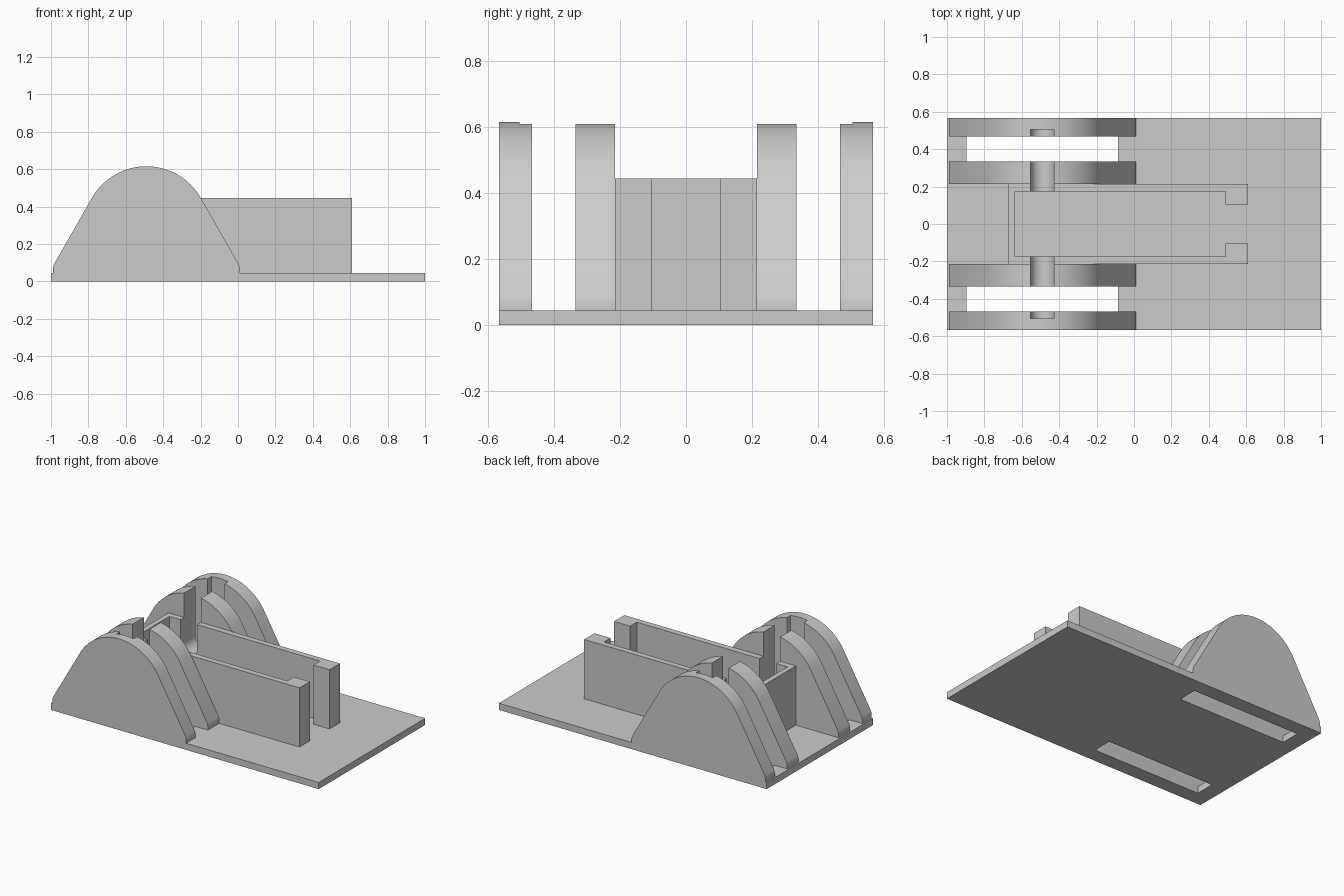
import bpy, bmesh, math
from mathutils import Vector

cube = bpy.data.objects.get("Cube")
if cube:
    bpy.data.objects.remove(cube, do_unlink=True)

grey = bpy.data.materials.new("light grey")
grey.use_nodes = True
grey.diffuse_color = (0.6, 0.6, 0.6, 1)
grey.node_tree.nodes["Principled BSDF"].inputs["Base Color"].default_value = (0.6, 0.6, 0.6, 1)

BASE = 0.045           # plate thickness
CX, CZ = -0.49, 0.28   # centre of the rounded cheek top
R = 0.335              # cheek top radius
SLOT = 0.063           # half width of the axle slot
WALL = 0.445           # housing wall top


def prism(name, points, direction):
    """Extrude a closed outline of 3D points along a direction."""
    bm = bmesh.new()
    face = bm.faces.new([bm.verts.new(p) for p in points])
    out = bmesh.ops.extrude_face_region(bm, geom=[face])
    moved = [v for v in out["geom"] if isinstance(v, bmesh.types.BMVert)]
    bmesh.ops.translate(bm, verts=moved, vec=Vector(direction))
    bmesh.ops.recalc_face_normals(bm, faces=bm.faces)
    mesh = bpy.data.meshes.new(name)
    bm.to_mesh(mesh)
    bm.free()
    mesh.materials.append(grey)
    obj = bpy.data.objects.new(name, mesh)
    bpy.context.collection.objects.link(obj)
    return obj


def across(name, outline, y0, y1):
    return prism(name, [(x, y0, z) for x, z in outline], (0, y1 - y0, 0))


def upright(name, outline, z0, z1):
    return prism(name, [(x, y, z0) for x, y in outline], (0, 0, z1 - z0))


def rect(x0, x1, y0, y1):
    return [(x0, y0), (x1, y0), (x1, y1), (x0, y1)]


def arc(radius, start, end, steps):
    angles = [math.radians(start + (end - start) * i / steps) for i in range(steps + 1)]
    return [(CX + radius * math.cos(a), CZ + radius * math.sin(a)) for a in angles]


def activate(obj):
    bpy.ops.object.select_all(action='DESELECT')
    obj.select_set(True)
    bpy.context.view_layer.objects.active = obj


def cut(obj, cutter):
    mod = obj.modifiers.new("cut", 'BOOLEAN')
    mod.operation = 'DIFFERENCE'
    mod.solver = 'EXACT'
    mod.object = cutter
    activate(obj)
    bpy.ops.object.modifier_apply(modifier=mod.name)


# Base plate with a wheel opening on each side
plate = upright("base_plate", rect(-1, 1, -0.567, 0.567), 0, BASE)
for y0, y1 in ((0.335, 0.467), (-0.467, -0.335)):
    opening = upright("wheel_opening_cutter", rect(-0.895, -0.085, y0, y1), -0.1, 0.2)
    cut(plate, opening)
    bpy.data.objects.remove(opening, do_unlink=True)

# Round-bottomed axle slot, open at the top
slot_outline = [(CX - SLOT, 1), *arc(SLOT, 180, 360, 20), (CX + SLOT, 1)]
slot = across("axle_slot_cutter", slot_outline, -0.505, 0.505)

# Wheel cheeks: short upright feet, straight flanks and a rounded top
half = 0.5
cheek = [(CX + half, BASE), (CX + half, 0.07), (CX + half - 0.005, 0.09),
         *arc(R, 30, 150, 40),
         (CX - half + 0.005, 0.09), (CX - half, 0.07), (CX - half, BASE)]
parts = []
for side, s in (("left", 1), ("right", -1)) :
    for place, y0, y1 in (("inner", 0.215, 0.335), ("outer", 0.467, 0.567)):
        parts.append(across(f"{side}_{place}_cheek", cheek, s * y0, s * y1))

# Housing: walls open at one end, with a thick lip on each side
lip = [(-0.635, 0), (-0.635, 0.175), (0.49, 0.175), (0.49, 0.105), (0.61, 0.105),
       (0.61, 0.215), (-0.67, 0.215), (-0.67, 0)]
inside, outside = lip[1:5], lip[5:7]
loop = inside + outside + [(x, -y) for x, y in reversed(inside + outside)]
parts.append(upright("housing_walls", loop, BASE, WALL))

for part in parts:
    cut(part, slot)
    activate(part)
    bpy.ops.object.shade_smooth_by_angle(angle=math.radians(25))
bpy.data.objects.remove(slot, do_unlink=True)
